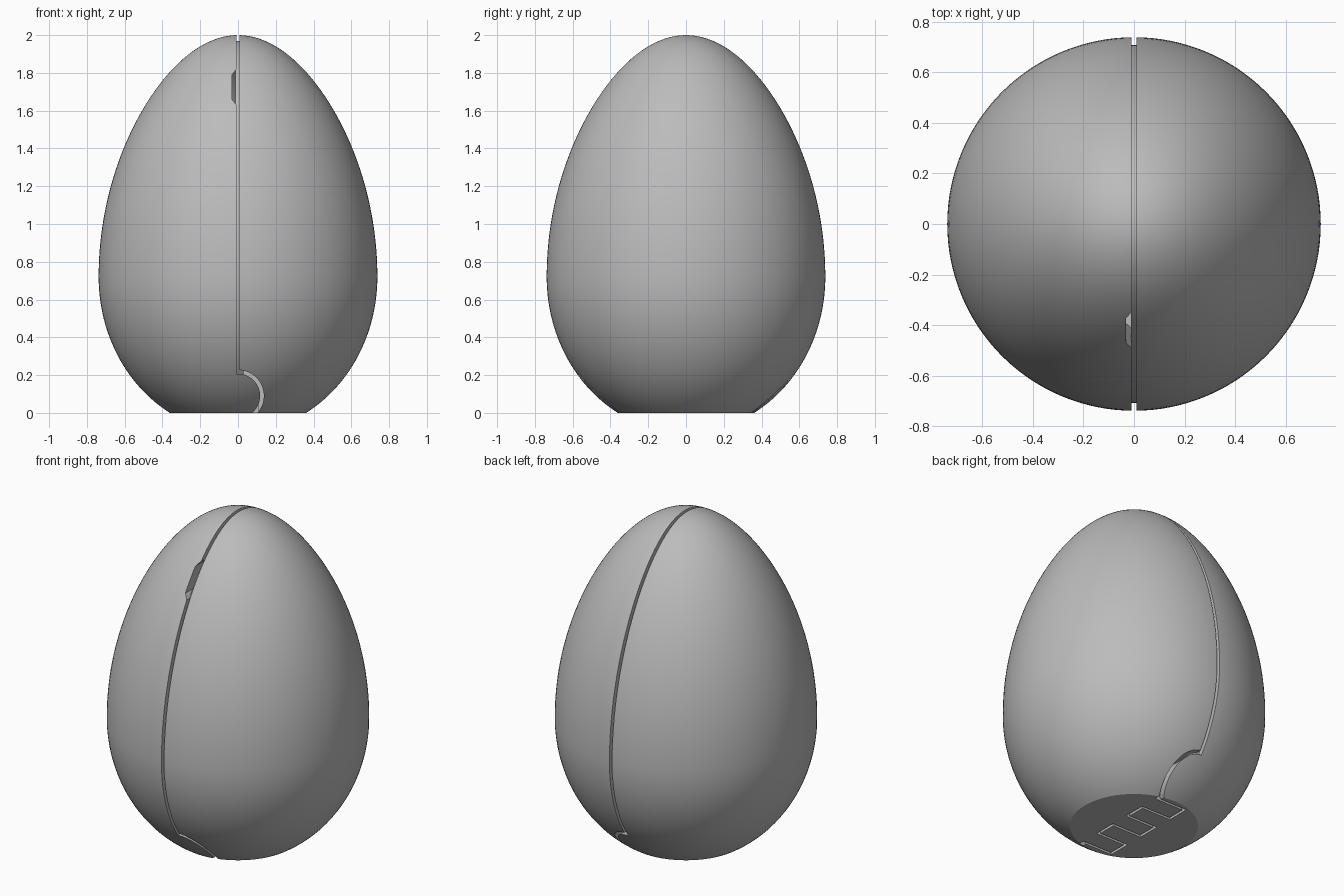
import bpy, bmesh, math
from mathutils import Vector

cube = bpy.data.objects.get("Cube")
if cube:
    bpy.data.objects.remove(cube, do_unlink=True)

grey = bpy.data.materials.new("plain_grey")
grey.use_nodes = True
grey.diffuse_color = (0.5, 0.5, 0.5, 1)
grey.node_tree.nodes["Principled BSDF"].inputs["Base Color"].default_value = (0.5, 0.5, 0.5, 1)

WIDEST, RADIUS, UPPER, LOWER = 0.72, 0.738, 1.28, 0.825
GAP = 0.018


def make_object(name, bm, helper=False):
    bmesh.ops.recalc_face_normals(bm, faces=bm.faces)
    mesh = bpy.data.meshes.new(name)
    bm.to_mesh(mesh)
    bm.free()
    obj = bpy.data.objects.new(name, mesh)
    bpy.context.collection.objects.link(obj)
    mesh.materials.append(grey)
    obj.hide_render = helper
    return obj


def egg(name, inset=0.0, floor=0.0, sides=128, helper=False):
    """Revolved egg with a flat base at the floor height."""
    start = math.asin((floor - WIDEST) / (LOWER - inset))
    steps = 64
    points = [(0, floor)]
    for i in range(steps):
        t = start + (math.pi / 2 - start) * i / steps
        s = math.sin(t)
        r = (RADIUS - inset) * math.cos(t)
        if s > 0:
            r *= 1 - 0.11 * s * s
        points.append((r, WIDEST + s * ((UPPER if s > 0 else LOWER) - inset)))
    points.append((0, WIDEST + UPPER - inset))
    bm = bmesh.new()
    verts = [bm.verts.new((r, 0, z)) for r, z in points]
    edges = [bm.edges.new(pair) for pair in zip(verts, verts[1:])]
    bmesh.ops.spin(bm, geom=verts + edges, axis=(0, 0, 1), cent=(0, 0, 0),
                   angle=math.tau, steps=sides, use_duplicate=False)
    bmesh.ops.remove_doubles(bm, verts=bm.verts, dist=0.0001)
    return make_object(name, bm, helper)


def prism(name, outline, depth):
    """Extrude a closed 3D outline by a depth vector."""
    bm = bmesh.new()
    face = bm.faces.new([bm.verts.new(p) for p in outline])
    grown = bmesh.ops.extrude_face_region(bm, geom=[face], use_keep_orig=True)
    moved = [g for g in grown["geom"] if isinstance(g, bmesh.types.BMVert)]
    bmesh.ops.translate(bm, verts=moved, vec=depth)
    return make_object(name, bm, True)


def ribbon(path, width):
    """Closed outline of constant width around an open 2D path."""
    pts = [Vector(p) for p in path]
    left, right = [], []
    for i, p in enumerate(pts):
        a = (p - pts[i - 1]).normalized() if i else (pts[1] - p).normalized()
        b = (pts[i + 1] - p).normalized() if i < len(pts) - 1 else a
        na, nb = Vector((-a.y, a.x)), Vector((-b.y, b.x))
        off = (na + nb) / (1 + na.dot(nb)) * width / 2
        left.append(p + off)
        right.append(p - off)
    return left + right[::-1]


def boolean(target, cutter, operation="DIFFERENCE"):
    mod = target.modifiers.new(cutter.name, "BOOLEAN")
    mod.operation, mod.object, mod.solver = operation, cutter, "EXACT"
    bpy.context.view_layer.objects.active = target
    bpy.ops.object.modifier_apply(modifier=mod.name)


# Hollow shell and the lip that backs the seam
shell = egg("egg_shell")
lip = egg("seam_lip", inset=0.03, floor=0.15)
cavity = egg("cavity_cutter", inset=0.07, floor=0.3, helper=True)
cutters = [cavity]

# Seam between the two halves
half = GAP / 2
cutters.append(prism("seam_cutter", [(-half, -1, 0.215), (half, -1, 0.215),
                                     (half, -1, 2.1), (-half, -1, 2.1)], (0, 2, 0)))

# Rounded hinge grooves at front and back
arc = [(-half, 0.217)]
for i in range(25):
    a = math.radians(90 - 140 * i / 24)
    arc.append((0.127 * math.cos(a), 0.09 + 0.127 * math.sin(a)))
for name, y in (("front", -1), ("back", 0.32)):
    cutters.append(prism(name + "_hinge_cutter",
                         [(p.x, y, p.y) for p in ribbon(arc, 0.02)], (0, 0.68, 0)))

# Interlocking hinge fingers under the base
path, x = [(0.1, -0.345)], 0.1
for i in range(6):
    y = -0.32 + 0.128 * i
    path += [(x, y), (-x, y)]
    x = -x
path.append((0.1, 0.345))
cutters.append(prism("finger_cutter", [(p.x, p.y, -0.05) for p in ribbon(path, 0.016)],
                     (0, 0, 0.1)))

# Thumb notch beside the seam
notch = prism("notch_cutter", [(0, -1, 1.62), (-0.032, -1, 1.66),
                               (-0.032, -1, 1.79), (0, -1, 1.83)], (0, 0.9, 0))
cutters.append(notch)
for cutter in cutters:
    boolean(shell, cutter)

# Keep only a narrow strip of the lip along the seam
strip = prism("lip_strip", [(-0.012, -1, 0), (0.03, -1, 0),
                            (0.03, -1, 2.1), (-0.012, -1, 2.1)], (0, 2, 0))
boolean(lip, strip, "INTERSECT")
boolean(lip, cavity)

for helper in cutters + [strip]:
    bpy.data.objects.remove(helper, do_unlink=True)

# Smooth surfaces with crisp cut edges
for obj in (shell, lip):
    bpy.ops.object.select_all(action="DESELECT")
    obj.select_set(True)
    bpy.context.view_layer.objects.active = obj
    bpy.ops.object.shade_smooth_by_angle(angle=math.radians(30))
